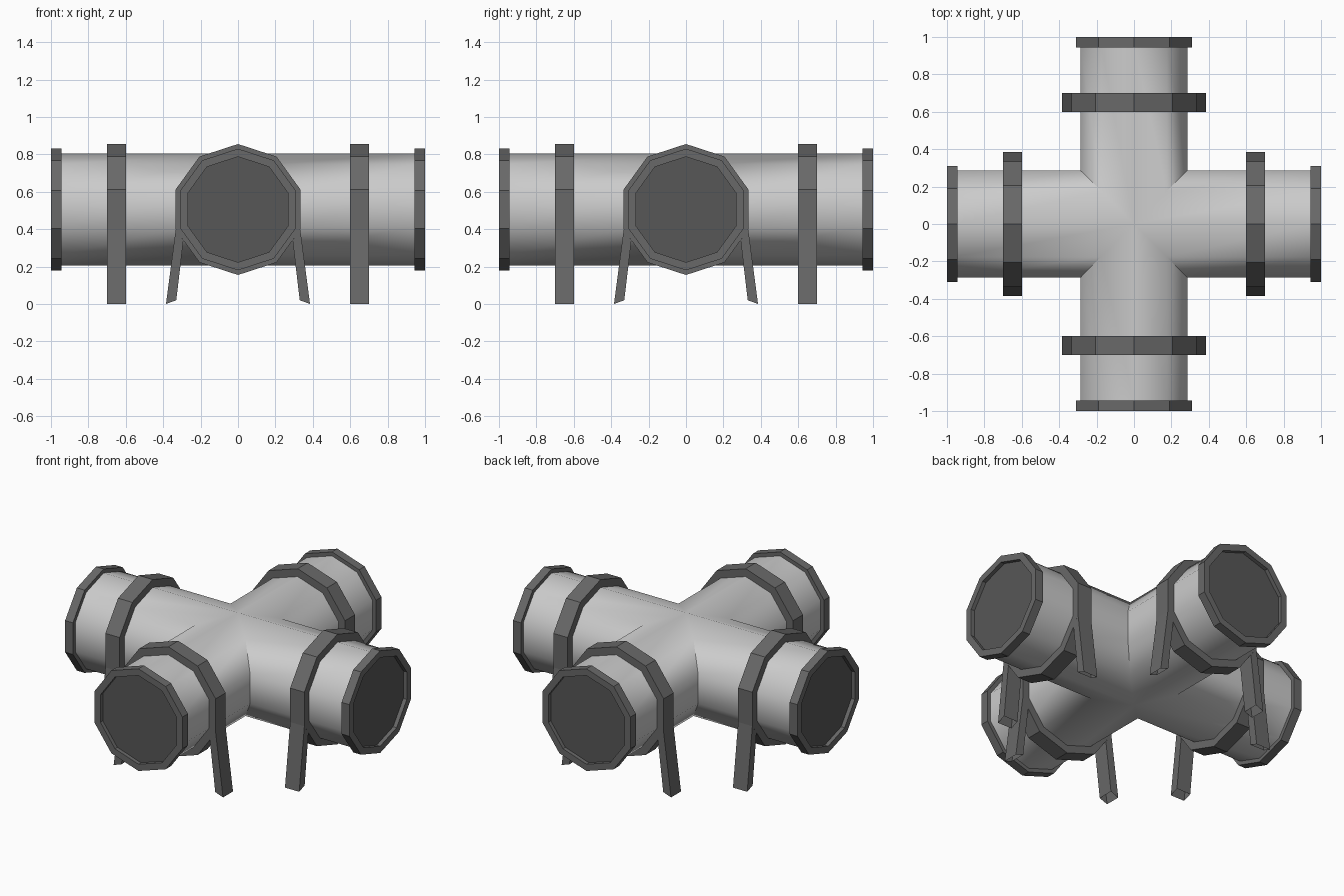
import bpy, bmesh
from math import sin, cos, pi
from mathutils import Matrix

if "Cube" in bpy.data.objects:
    bpy.data.objects.remove(bpy.data.objects["Cube"])

ZC = 0.505   # pipe axis height
N = 10       # sides of every round part


def material(name, v):
    m = bpy.data.materials.new(name)
    m.diffuse_color = (v, v, v, 1)
    m.use_nodes = True
    m.node_tree.nodes["Principled BSDF"].inputs["Base Color"].default_value = m.diffuse_color
    return m


DARK = material("dark_grey", 0.14)
CAP = material("cap_grey", 0.095)


def finish(name, bm, mat=None, turn=0):
    """Make an object from an arm-space mesh (arm along +x), turned about z."""
    bmesh.ops.remove_doubles(bm, verts=bm.verts, dist=1e-4)
    bmesh.ops.recalc_face_normals(bm, faces=bm.faces)
    bm.transform(Matrix.Rotation(turn * pi / 2, 4, 'Z'))
    me = bpy.data.meshes.new(name)
    bm.to_mesh(me)
    bm.free()
    ob = bpy.data.objects.new(name, me)
    bpy.context.collection.objects.link(ob)
    if mat:
        me.materials.append(mat)
    return ob


def ring(bm, r, x):
    """Decagon loop, point up; x may be a number or a function of y."""
    vs = []
    for i in range(N):
        a = 2 * pi * i / N
        y = r * sin(a)
        vs.append(bm.verts.new((x(y) if callable(x) else x, y, ZC + r * cos(a))))
    return vs


def bridge(bm, a, b):
    for i in range(N):
        j = (i + 1) % N
        bm.faces.new((a[i], a[j], b[j], b[i]))


def lathe(bm, profile, closed=False):
    loops = [ring(bm, r, x) for r, x in profile]
    for a, b in zip(loops, loops[1:]):
        bridge(bm, a, b)
    if closed:
        bridge(bm, loops[-1], loops[0])


# Crossing pipes: four arms mitred along the diagonals
bm = bmesh.new()
for k in range(4):
    start = len(bm.verts)
    bridge(bm, ring(bm, 0.3, abs), ring(bm, 0.3, 0.96))
    bm.verts.ensure_lookup_table()
    bmesh.ops.rotate(bm, verts=bm.verts[start:], cent=(0, 0, 0),
                     matrix=Matrix.Rotation(k * pi / 2, 3, 'Z'))
pipes = finish("cross_pipes", bm)
bpy.context.view_layer.objects.active = pipes
pipes.select_set(True)
bpy.ops.object.shade_smooth_by_angle(angle=0.7)

for k, side in enumerate(("right", "back", "left", "front")):
    # End flange
    bm = bmesh.new()
    lathe(bm, [(0.3, 0.945), (0.325, 0.945), (0.325, 1), (0.282, 1), (0.282, 0.975)])
    finish(side + "_flange", bm, DARK, k)

    # Recessed end cap
    bm = bmesh.new()
    bm.faces.new(list(reversed(ring(bm, 0.282, 0.975))))
    finish(side + "_end_cap", bm, CAP, k)

    # Support band around the pipe
    bm = bmesh.new()
    lathe(bm, [(0.3, 0.6), (0.35, 0.6), (0.35, 0.7), (0.3, 0.7)])
    finish(side + "_support_band", bm, DARK, k)

    # Pair of splayed legs, open at the foot
    bm = bmesh.new()
    for s in (-1, 1):
        outline = [(0.385, 0), (0.333, 0.397), (0.292, 0.34), (0.33, 0.02)]
        a, b = ([bm.verts.new((x, s * y, z)) for y, z in outline] for x in (0.6, 0.7))
        bm.faces.new(a)
        bm.faces.new(b)
        for i in (0, 2):
            bm.faces.new((a[i], a[i + 1], b[i + 1], b[i]))
    finish(side + "_support_legs", bm, DARK, k)
